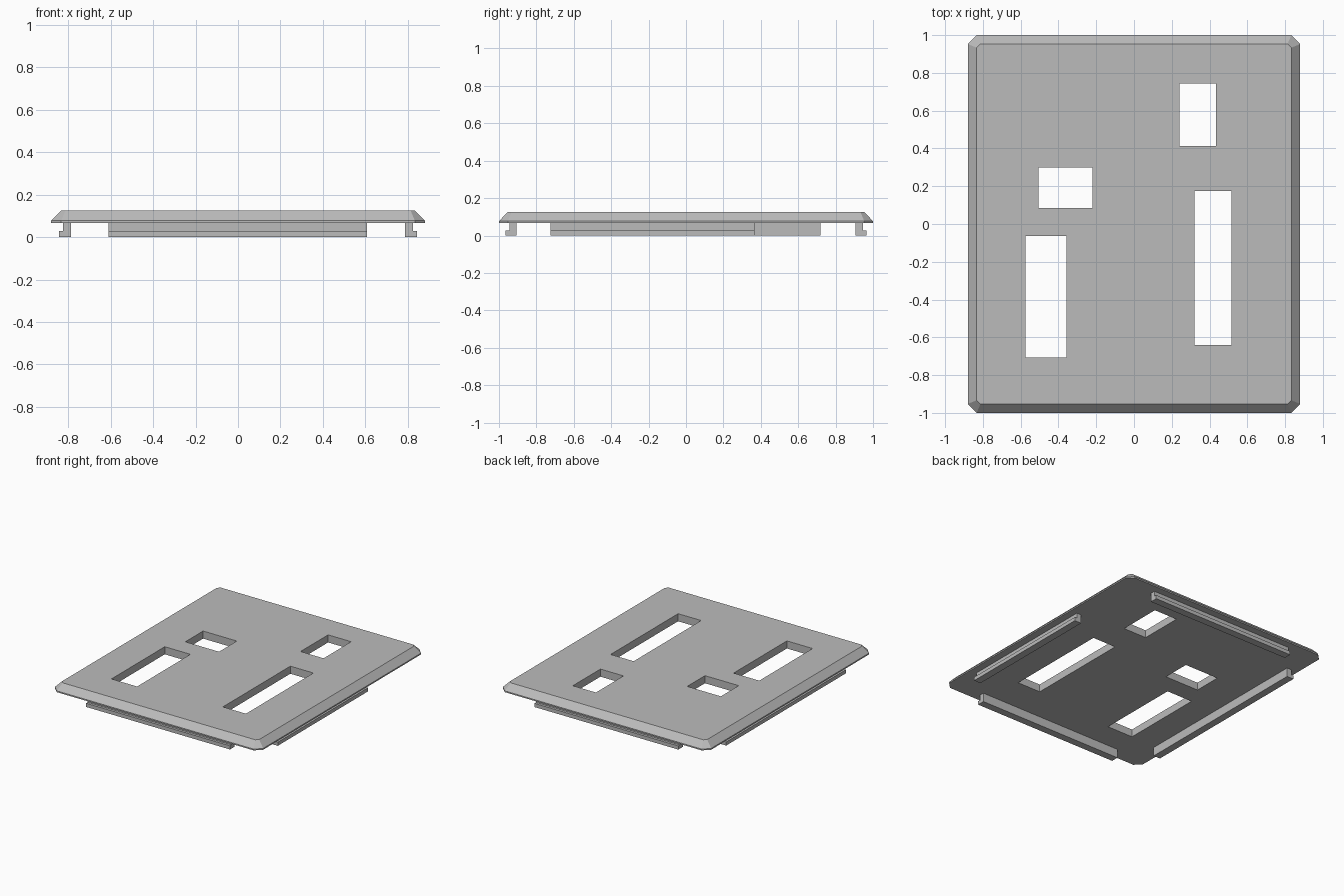
import bpy
import bmesh
from mathutils import Matrix

cube = bpy.data.objects.get("Cube")
if cube:
    bpy.data.objects.remove(cube, do_unlink=True)

grey = bpy.data.materials.new("light grey")
grey.use_nodes = True
colour = (0.5, 0.5, 0.5, 1)
grey.diffuse_color = colour
grey.node_tree.nodes["Principled BSDF"].inputs["Base Color"].default_value = colour

HALF_X, HALF_Y = 0.88, 1.0
UNDERSIDE, LIP, TOP = 0.067, 0.077, 0.125


def make_object(name, bm):
    bmesh.ops.recalc_face_normals(bm, faces=bm.faces)
    mesh = bpy.data.meshes.new(name)
    bm.to_mesh(mesh)
    bm.free()
    mesh.materials.append(grey)
    obj = bpy.data.objects.new(name, mesh)
    bpy.context.collection.objects.link(obj)
    return obj


def loft(bm, rings):
    """Skin a stack of closed rings and cap both ends."""
    loops = [[bm.verts.new(p) for p in ring] for ring in rings]
    for a, b in zip(loops, loops[1:]):
        for i in range(len(a)):
            j = (i + 1) % len(a)
            bm.faces.new((a[i], a[j], b[j], b[i]))
    bm.faces.new(loops[0])
    bm.faces.new(loops[-1])


def clipped_rectangle(inset, corner, z):
    x, y = HALF_X - inset, HALF_Y - inset
    c = corner
    return [(x - c, -y, z), (x, c - y, z), (x, y - c, z), (x - c, y, z),
            (c - x, y, z), (-x, y - c, z), (-x, c - y, z), (c - x, -y, z)]


# Cover plate with sloping rim and clipped corners
bm = bmesh.new()
loft(bm, [clipped_rectangle(0, 0.047, UNDERSIDE),
          clipped_rectangle(0, 0.047, LIP),
          clipped_rectangle(0.047, 0.02, TOP)])
plate = make_object("cover_plate", bm)

# Four rectangular openings: x range, y range
openings = [(0.24, 0.435, 0.412, 0.745), (-0.505, -0.22, 0.085, 0.30),
            (-0.575, -0.358, -0.707, -0.063), (0.32, 0.515, -0.64, 0.175)]
bm = bmesh.new()
for x0, x1, y0, y1 in openings:
    loft(bm, [[(x0, y0, z), (x1, y0, z), (x1, y1, z), (x0, y1, z)]
              for z in (0, 0.2)])
cutter = make_object("opening_cutter", bm)
cutter.hide_render = True

cut = plate.modifiers.new("openings", "BOOLEAN")
cut.operation = "DIFFERENCE"
cut.solver = "EXACT"
cut.object = cutter
graph = bpy.context.evaluated_depsgraph_get()
plate.data = bpy.data.meshes.new_from_object(plate.evaluated_get(graph))
plate.modifiers.clear()
bpy.data.objects.remove(cutter, do_unlink=True)

# Clip rails: a stem with an outward foot, (distance from plate edge, z)
STEM_IN, STEM_OUT, FOOT_OUT, FOOT_TOP = 0.093, 0.055, 0.036, 0.028
profile = [(STEM_IN, 0), (FOOT_OUT, 0), (FOOT_OUT, FOOT_TOP),
           (STEM_OUT, FOOT_TOP), (STEM_OUT, UNDERSIDE), (STEM_IN, UNDERSIDE)]


def rail(name, axis, side, start, end):
    edge = HALF_X if axis == "x" else HALF_Y
    rings = []
    for along in (start, end):
        ring = [(side * (edge - d), along, z) for d, z in profile]
        if axis == "y":
            ring = [(b, a, z) for a, b, z in ring]
        rings.append(ring)
    bm = bmesh.new()
    loft(bm, rings)
    return make_object(name, bm)


rail("front_rail", "y", -1, -0.61, 0.607)
rail("back_rail", "y", 1, -0.61, 0.607)
rail("right_rail", "x", -1, -0.725, 0.72)
rail("left_rail", "x", 1, -0.725, 0.365)
